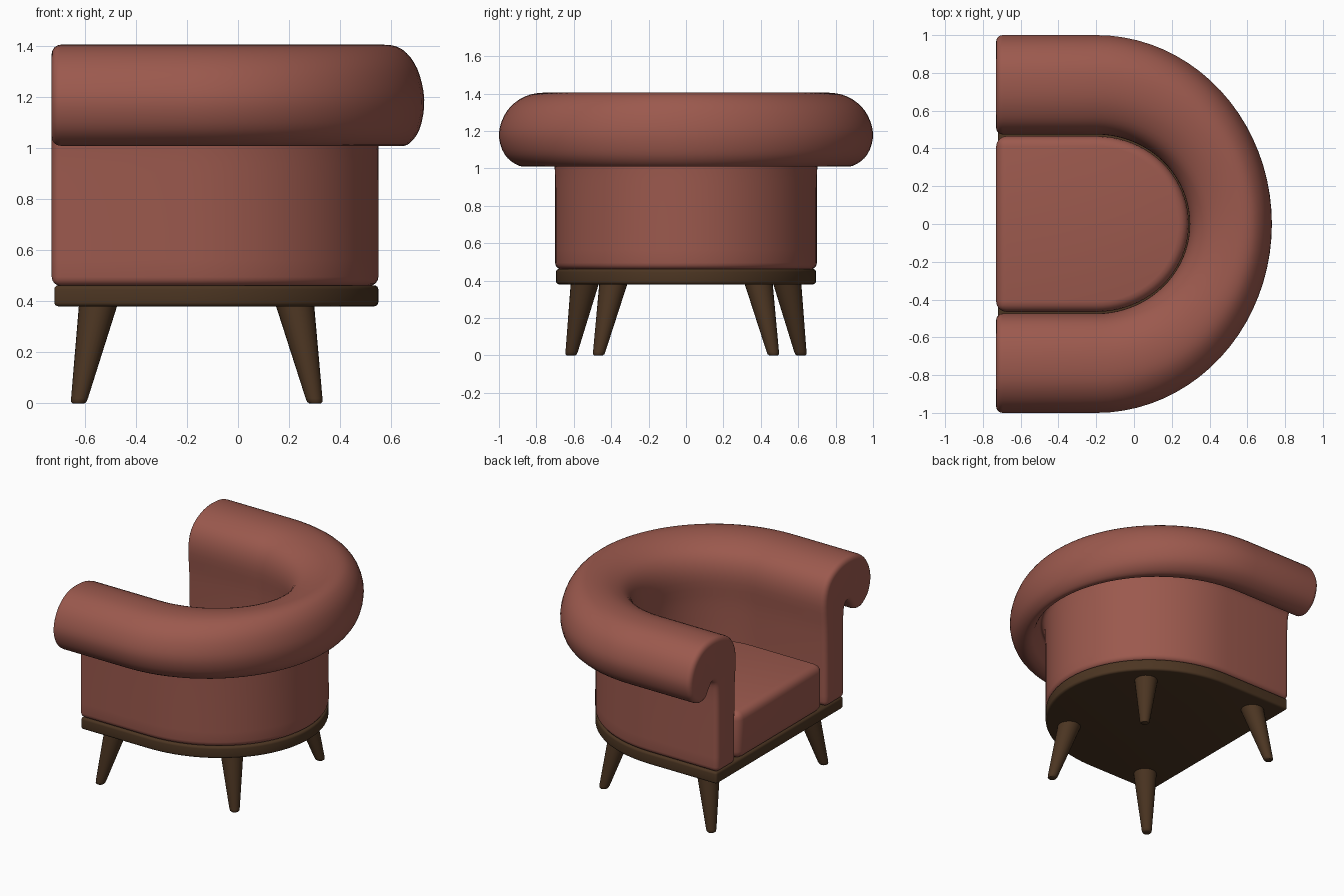
import bpy, bmesh, math
from mathutils import Vector

if "Cube" in bpy.data.objects:
    bpy.data.objects.remove(bpy.data.objects["Cube"])


def material(name, rgb):
    m = bpy.data.materials.new(name)
    m.diffuse_color = (*rgb, 1)
    m.use_nodes = True
    m.node_tree.nodes["Principled BSDF"].inputs["Base Color"].default_value = m.diffuse_color
    return m


FABRIC = material("terracotta fabric", (0.33, 0.10, 0.075))
WOOD = material("dark walnut", (0.072, 0.036, 0.016))
CX = -0.2  # where the straight arms end and the curved back begins


def d_path(a, b, x0, n=40):
    """Open D outline: straight arm, half ellipse, straight arm."""
    pts = [(x0, b)]
    for i in range(n + 1):
        t = math.pi / 2 - math.pi * i / n
        pts.append((CX + a * math.cos(t), b * math.sin(t)))
    return pts + [(x0, -b)]


def finish(name, bm, mat, bevel=0.0, segs=4):
    """Round all hard edges, then make a smooth shaded object."""
    bmesh.ops.recalc_face_normals(bm, faces=bm.faces)
    if bevel:
        hard = [e for e in bm.edges if e.calc_face_angle(0) > math.radians(50)]
        bmesh.ops.bevel(bm, geom=hard, offset=bevel, segments=segs, profile=0.5,
                        affect='EDGES', clamp_overlap=False)
    me = bpy.data.meshes.new(name)
    bm.to_mesh(me)
    bm.free()
    ob = bpy.data.objects.new(name, me)
    bpy.context.collection.objects.link(ob)
    me.materials.append(mat)
    bpy.ops.object.select_all(action='DESELECT')
    ob.select_set(True)
    bpy.context.view_layer.objects.active = ob
    bpy.ops.object.shade_smooth_by_angle(angle=math.radians(45))
    return ob


def d_slab(name, a, b, x0, z0, z1, mat, bevel):
    bm = bmesh.new()
    face = bm.faces.new([bm.verts.new((x, y, z0)) for x, y in d_path(a, b, x0)])
    ext = bmesh.ops.extrude_face_region(bm, geom=[face])["geom"]
    top = [v for v in ext if isinstance(v, bmesh.types.BMVert)]
    bmesh.ops.translate(bm, verts=top, vec=(0, 0, z1 - z0))
    if face.is_valid is False or len([f for f in bm.faces if len(f.verts) > 4]) < 2:
        bm.faces.new([v for v in bm.verts if v.co.z < z0 + 1e-5])
    return finish(name, bm, mat, bevel)


def spline(pts, steps=4):
    """Catmull-Rom curve through the points."""
    p = [Vector(q) for q in pts]
    p = [2 * p[0] - p[1]] + p + [2 * p[-1] - p[-2]]
    out = []
    for i in range(1, len(p) - 2):
        for k in range(steps):
            t = k / steps
            out.append(0.5 * (2 * p[i] + (p[i + 1] - p[i - 1]) * t
                       + (2 * p[i - 1] - 5 * p[i] + 4 * p[i + 1] - p[i + 2]) * t * t
                       + (3 * p[i] - p[i - 1] - 3 * p[i + 1] + p[i + 2]) * t ** 3))
    return out + [p[-2]]


# wrap-around back and arms: rolled-over wall section swept along the D
section = spline([(0.49, 0.46), (0.49, 0.75), (0.485, 1.0), (0.475, 1.2), (0.52, 1.32),
                  (0.62, 1.385), (0.74, 1.405), (0.86, 1.385), (0.955, 1.31), (1.0, 1.19),
                  (0.97, 1.075), (0.89, 1.013), (0.815, 1.02), (0.775, 1.07), (0.742, 1.105),
                  (0.712, 1.08), (0.702, 1.0), (0.70, 0.85), (0.70, 0.46)])


def depth(d):
    """Ellipse depth at the back for a given side distance."""
    return 0.49 + (d - 0.47) * 1.13 if d < 0.7 else 0.75 + (d - 0.7) * 0.6


bm = bmesh.new()
lines = [[bm.verts.new((x, y, p.y)) for x, y in d_path(depth(p.x), p.x, -0.73)]
         for p in section]
for i in range(len(lines)):
    A, B = lines[i], lines[(i + 1) % len(lines)]
    for j in range(len(A) - 1):
        bm.faces.new((A[j], A[j + 1], B[j + 1], B[j]))
for end in (0, -1):
    bm.faces.new([l[end] for l in lines])
finish("rolled_back_and_arms", bm, FABRIC, 0.035)

# seat cushion and wooden base
d_slab("seat_cushion", 0.49, 0.465, -0.73, 0.455, 0.78, FABRIC, 0.055)
d_slab("base_plate", 0.75, 0.695, -0.72, 0.38, 0.462, WOOD, 0.016)


# splayed tapered legs
def leg(name, top, foot):
    bm = bmesh.new()
    top, foot = Vector(top), Vector(foot)
    n, rings = 24, []
    for t, r in ((0, 0.024), (0.015, 0.030), (0.05, 0.033), (1, 0.076)):
        c = foot.lerp(top, t)
        rings.append([bm.verts.new((c.x + r * math.cos(2 * math.pi * k / n),
                                    c.y + r * math.sin(2 * math.pi * k / n), c.z))
                      for k in range(n)])
    for a, b in zip(rings, rings[1:]):
        for k in range(n):
            bm.faces.new((a[k], a[(k + 1) % n], b[(k + 1) % n], b[k]))
    bm.faces.new(rings[0])
    bm.faces.new(rings[-1])
    finish(name, bm, WOOD)


for s, side in ((1, "left"), (-1, "right")):
    leg("front_leg_" + side, (-0.547, s * 0.54, 0.39), (-0.625, s * 0.615, 0))
    leg("rear_leg_" + side, (0.222, s * 0.387, 0.39), (0.302, s * 0.468, 0))
